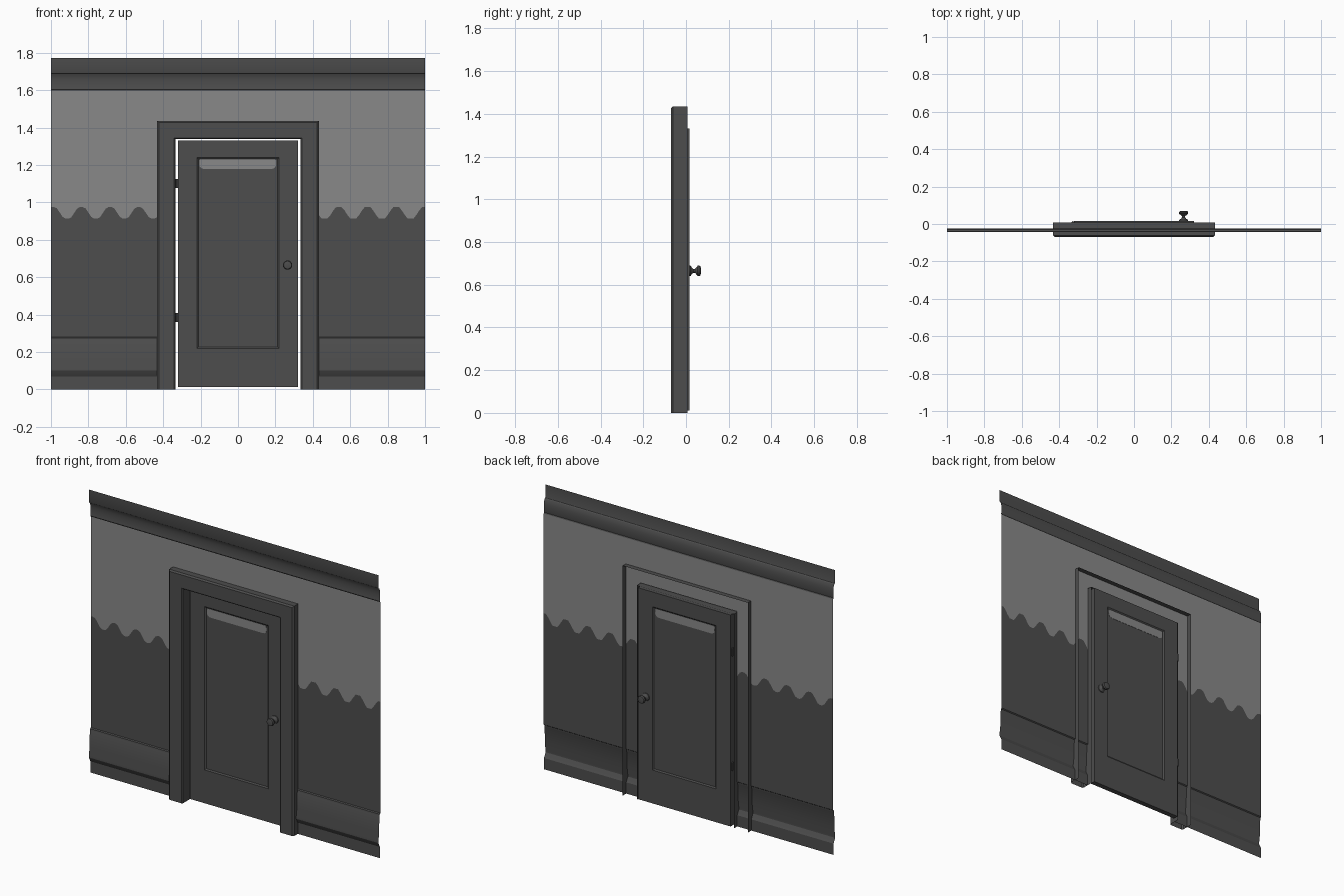
import bpy, bmesh, math

if "Cube" in bpy.data.objects:
    bpy.data.objects.remove(bpy.data.objects["Cube"])


def material(name, v):
    m = bpy.data.materials.new(name)
    m.diffuse_color = (v, v, v, 1)
    m.use_nodes = True
    m.node_tree.nodes["Principled BSDF"].inputs["Base Color"].default_value = m.diffuse_color
    return m


DARK = material("dark grey paint", 0.075)
LIGHT = material("light grey plaster", 0.25)


def make(name, verts, faces, mats=(DARK,), indices=None, smooth=None, recalc=True):
    me = bpy.data.meshes.new(name)
    me.from_pydata(verts, [], faces)
    for m in mats:
        me.materials.append(m)
    if indices:
        me.polygons.foreach_set("material_index", indices)
    bm = bmesh.new()
    bm.from_mesh(me)
    if recalc:
        bmesh.ops.recalc_face_normals(bm, faces=bm.faces)
    bmesh.ops.delete(bm, geom=[v for v in bm.verts if not v.link_faces], context='VERTS')
    bm.to_mesh(me)
    bm.free()
    ob = bpy.data.objects.new(name, me)
    bpy.context.collection.objects.link(ob)
    if smooth:
        bpy.ops.object.select_all(action='DESELECT')
        ob.select_set(True)
        bpy.context.view_layer.objects.active = ob
        bpy.ops.object.shade_smooth_by_angle(angle=math.radians(smooth))
    return ob


# Opening size
OX, OZ = 0.335, 1.343

# Wall: one moulded sheet with skirting, wavy two-tone paint line and crown
WY = -0.024
lower = [(0, WY - .003), (.07, WY - .003), (.078, WY - .008), (.10, WY - .019),
         (.112, WY - .019), (.16, WY - .012), (.255, WY - .010), (.262, WY - .007),
         (.275, WY - .006), (.28, WY)]
crown = [(1.597, WY), (1.603, WY - .004), (1.615, WY - .002), (1.64, WY - .001)]
crown += [(1.64 + .05 * math.sin(a), WY - .001 - .015 * (1 - math.cos(a)))
          for a in (math.pi / 8 * i for i in range(1, 5))]
crown += [(1.695, WY - .018), (1.772, WY - .018)]


def wave(x):
    c = math.cos(2 * math.pi * (x - .54) / .153)
    return .944 + .031 * max(-1, min(1, 1.25 * c))


xs = sorted([round(-1 + i / 65, 4) for i in range(131)] + [-OX, OX])
n = len(lower) + 2 + len(crown)
wave_row = len(lower)
verts, faces, idx = [], [], []
for x in xs:
    col = lower + [(wave(x), WY), (OZ, WY)] + crown
    verts += [(x, y, z) for z, y in col]
for i in range(len(xs) - 1):
    mid = (xs[i] + xs[i + 1]) / 2
    for j in range(n - 1):
        if abs(mid) < OX and j <= wave_row:
            continue                      # doorway
        a, b = i * n + j, (i + 1) * n + j
        faces.append((a, b, b + 1, a + 1))
        idx.append(1 if j in (wave_row, wave_row + 1) else 0)
make("wall", verts, faces, (DARK, LIGHT), idx, smooth=25, recalc=False)

# Door frame: casing profile (outward offset, y), open at the back, swept round the doorway
prof = [(0, .007), (0, -.064), (.006, -.07), (.088, -.07), (.097, -.062), (.097, .007)]
verts, faces = [], []
for sx, top in ((-1, 0), (-1, 1), (1, 1), (1, 0)):
    verts += [(sx * (OX + d), y, (OZ - .005 + d) if top else 0) for d, y in prof]
k = len(prof)
for s in range(3):
    for j in range(k - 1):
        a, b = s * k + j, (s + 1) * k + j
        faces.append((a, a + 1, b + 1, b))
make("door_frame", verts, faces)

# Door: slab with a recessed panel on each side
Y0, Y1 = -.015, .017


def rect(x, z0, z1, y):
    return [(-x, y, z0), (x, y, z0), (x, y, z1), (-x, y, z1)]


rings = [rect(.212, .228, 1.232, Y0 + .006), rect(.22, .22, 1.24, Y0),
         rect(.32, .012, 1.332, Y0), rect(.32, .012, 1.332, Y1),
         rect(.22, .22, 1.24, Y1), rect(.212, .228, 1.232, Y1 - .006)]
verts = [v for r in rings for v in r]
faces = [(0, 1, 2, 3), (20, 21, 22, 23)]
for r in range(5):
    for j in range(4):
        a, b = r * 4 + j, r * 4 + (j + 1) % 4
        faces.append((a, b, b + 4, a + 4))
make("door", verts, faces)

# Pale strip at the top of the panel, showing on both sides
outline = []
for cx, cz, r, start in ((.18, 1.203, .024, -90), (.195, 1.225, .007, 0),
                         (-.198, 1.225, .007, 90), (-.183, 1.203, .024, 180)):
    for i in range(5):
        a = math.radians(start + 22.5 * i)
        outline.append((cx + r * math.cos(a), cz + r * math.sin(a)))
m = len(outline)
verts = [(x, y, z) for y in (Y0 + .0045, Y1 - .0045) for x, z in outline]
faces = [tuple(range(m)), tuple(range(m, 2 * m))]
faces += [(i, (i + 1) % m, m + (i + 1) % m, m + i) for i in range(m)]
make("panel_strip", verts, faces, (LIGHT,))


# Turned parts: (radius, distance) profiles lathed round an axis
def lathe(name, profile, place, seg=16):
    verts, faces = [], []
    for r, d in profile:
        for i in range(seg):
            a = 2 * math.pi * i / seg
            verts.append(place(r * math.cos(a), r * math.sin(a), d))
    for p in range(len(profile) - 1):
        for i in range(seg):
            a, b = p * seg + i, p * seg + (i + 1) % seg
            faces.append((a, b, b + seg, a + seg))
    last = (len(profile) - 1) * seg
    faces += [tuple(range(seg)), tuple(range(last, last + seg))]
    make(name, verts, faces, smooth=35)


knob = [(.025, 0), (.024, .005), (.014, .011), (.009, .018), (.009, .025),
        (.016, .031), (.024, .038), (.025, .044), (.021, .051), (.010, .053)]
lathe("knob_front", knob, lambda u, v, d: (.265 + u, Y0 - d, .665 + v))
lathe("knob_back", knob, lambda u, v, d: (.265 + u, Y1 + d, .665 + v))

# Hinges in the gap on the left
for name, z in (("hinge_upper", 1.1), ("hinge_lower", .385)):
    lathe(name, [(.007, -.024), (.007, .024)],
          lambda u, v, d, z=z: (-.327 + u, .008 + v, z + d), 8)
